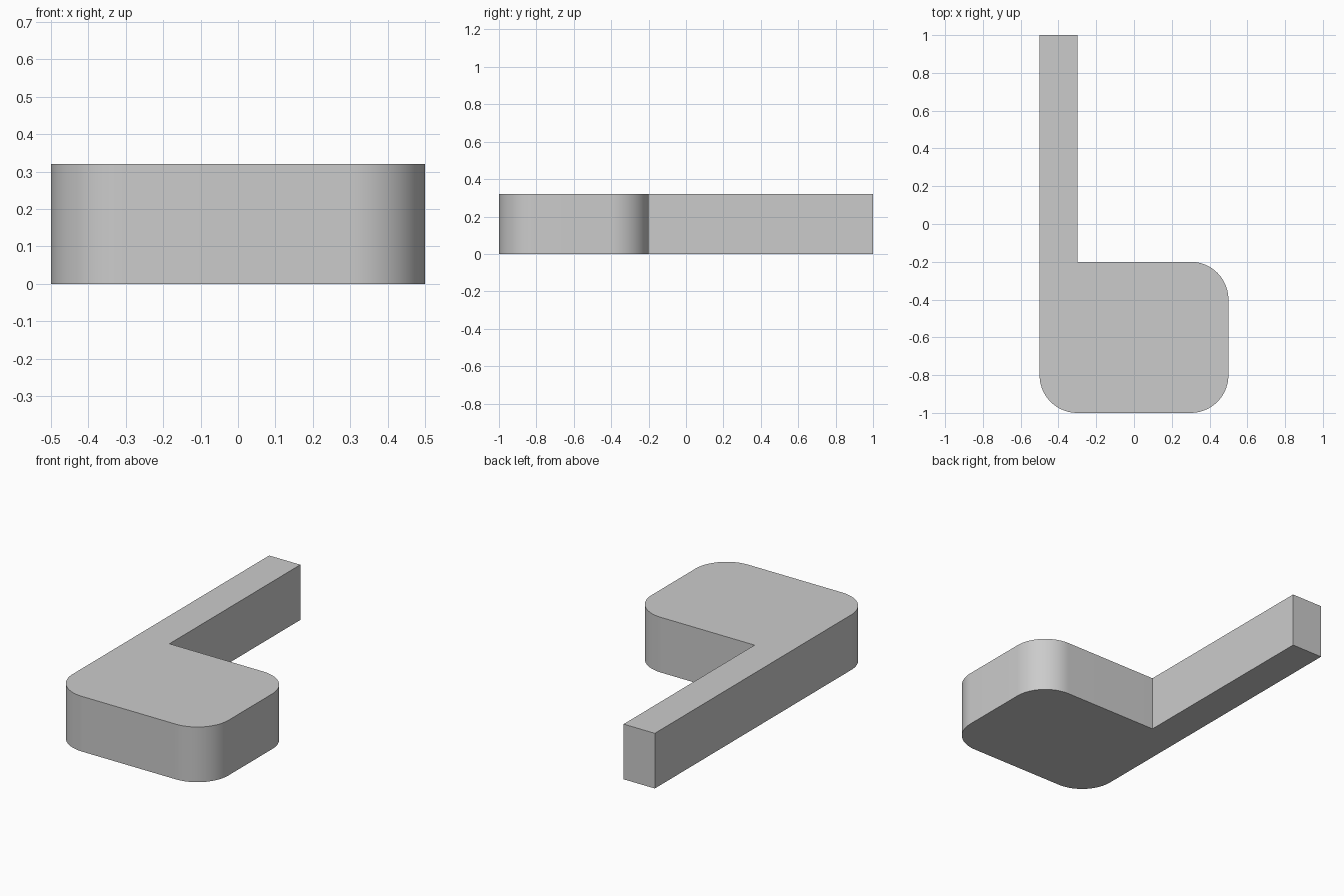
import bpy
import bmesh
from math import cos, sin, radians

HEIGHT = 0.32
RADIUS = 0.2
STEPS = 24

cube = bpy.data.objects.get("Cube")
if cube:
    bpy.data.objects.remove(cube, do_unlink=True)

grey = bpy.data.materials.new("light grey")
grey.use_nodes = True
colour = (0.6, 0.6, 0.6, 1)
grey.diffuse_color = colour
grey.node_tree.nodes["Principled BSDF"].inputs["Base Color"].default_value = colour


def corner(cx, cy, start):
    """Quarter-circle points, counter-clockwise from the start angle."""
    angles = [radians(start + 90 * i / STEPS) for i in range(STEPS + 1)]
    return [(cx + RADIUS * cos(a), cy + RADIUS * sin(a)) for a in angles]


# Outline: rounded pad with a straight arm running back along its right side
outline = (
    corner(-0.3, -0.8, 180)
    + corner(0.3, -0.8, 270)
    + corner(0.3, -0.4, 0)
    + [(-0.3, -0.2), (-0.3, 1), (-0.5, 1)]
)

# Extrude the outline into a solid plate
bm = bmesh.new()
base = bm.faces.new([bm.verts.new((x, y, 0)) for x, y in outline])
top = bmesh.ops.extrude_face_region(bm, geom=[base], use_keep_orig=True)["geom"]
top_verts = [v for v in top if isinstance(v, bmesh.types.BMVert)]
bmesh.ops.translate(bm, verts=top_verts, vec=(0, 0, HEIGHT))
bmesh.ops.recalc_face_normals(bm, faces=bm.faces)

mesh = bpy.data.meshes.new("pad_with_arm")
bm.to_mesh(mesh)
bm.free()
mesh.materials.append(grey)
plate = bpy.data.objects.new("pad_with_arm", mesh)
bpy.context.collection.objects.link(plate)

# Smooth rounded corners, crisp rims
bpy.ops.object.select_all(action="DESELECT")
plate.select_set(True)
bpy.context.view_layer.objects.active = plate
bpy.ops.object.shade_smooth_by_angle(angle=radians(30))
